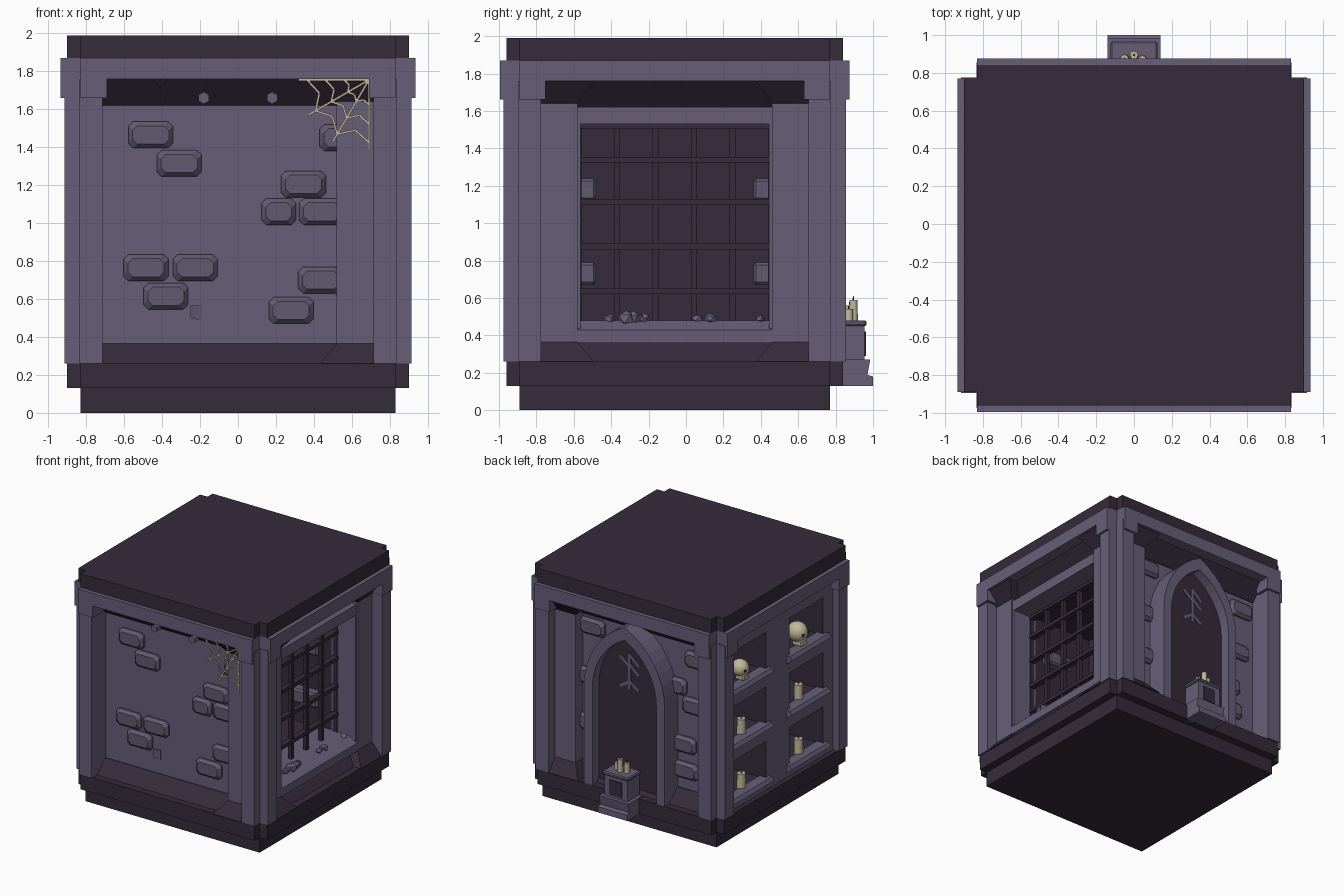
import bpy, bmesh, math, random
from mathutils import Matrix, Vector

if "Cube" in bpy.data.objects:
    bpy.data.objects.remove(bpy.data.objects["Cube"])
random.seed(4)


def material(name, hexcode):
    rgb = [int(hexcode[i:i + 2], 16) / 255 for i in (0, 2, 4)]
    col = [((c + 0.055) / 1.055) ** 2.4 for c in rgb] + [1]
    m = bpy.data.materials.new(name)
    m.use_nodes = True
    m.diffuse_color = col
    m.node_tree.nodes["Principled BSDF"].inputs["Base Color"].default_value = col
    return m


STONE = material("grey violet stone", "675F79")
DARK = material("dark plum stone", "352B3B")
BRICK = material("brick grey", "605A70")
BONE = material("pale wax", "C2B99C")

FRONT, RIGHT, BACK, LEFT = range(4)


def side_matrix(side):
    # Local space: -y points out of the wall, x runs along it
    return Matrix.Translation((0, -0.06, 0)) @ Matrix.Rotation(side * math.pi / 2, 4, 'Z')


def finish(name, bm, mat, side=FRONT):
    bmesh.ops.recalc_face_normals(bm, faces=bm.faces)
    me = bpy.data.meshes.new(name)
    bm.to_mesh(me)
    bm.free()
    me.materials.append(mat)
    ob = bpy.data.objects.new(name, me)
    bpy.context.collection.objects.link(ob)
    ob.matrix_world = side_matrix(side)
    return ob


def box(name, u, d, z, mat, side=FRONT, bevel=0):
    """u along the wall, d outward distance, z height: (low, high) pairs."""
    bm = bmesh.new()
    size = (u[1] - u[0], d[1] - d[0], z[1] - z[0])
    mid = (sum(u) / 2, -sum(d) / 2, sum(z) / 2)
    bmesh.ops.create_cube(bm, size=1, matrix=Matrix.Translation(mid) @ Matrix.Diagonal((*size, 1)))
    if bevel:
        bmesh.ops.bevel(bm, geom=bm.edges[:], offset=bevel, segments=1, affect='EDGES')
    return finish(name, bm, mat, side)


def prism(name, pts, direction, mat, side=FRONT):
    bm = bmesh.new()
    f = bm.faces.new([bm.verts.new(p) for p in pts])
    new = bmesh.ops.extrude_face_region(bm, geom=[f])["geom"]
    bmesh.ops.translate(bm, vec=direction, verts=[v for v in new if isinstance(v, bmesh.types.BMVert)])
    return finish(name, bm, mat, side)


def flare(name, k, z_wall, z_out, side):
    # Pilaster end block that widens away from the wall
    bm = bmesh.new()
    for u, d, z in ((.52, .82, z_wall), (.435, .91, z_out)):
        for p in ((k * u, -.7, z), (k * u, -d, z), (k * .72, -d, z), (k * .72, -.7, z)):
            bm.verts.new(p)
    bmesh.ops.convex_hull(bm, input=bm.verts[:])
    finish(name, bm, DARK, side)


def cone(name, u, d, z, r1, r2, mat, side=FRONT, sides=12):
    bm = bmesh.new()
    bmesh.ops.create_cone(bm, cap_ends=True, segments=sides, radius1=r1, radius2=r2, depth=z[1] - z[0],
                          matrix=Matrix.Translation((u, -d, sum(z) / 2)))
    return finish(name, bm, mat, side)


def notched_slab(name, z, a=0.83, b=0.9):
    corner = [(b, -a), (b, a), (a, a)]
    pts = []
    for k in range(4):
        pts += [Matrix.Rotation(k * math.pi / 2, 2) @ Vector(p) for p in corner]
    prism(name, [(p.x, p.y, z[0]) for p in pts], (0, 0, z[1] - z[0]), DARK)


# Plinth and roof
box("plinth", (-.83, .83), (-.83, .83), (0, .13), DARK)
notched_slab("floor_slab", (.13, .26))
notched_slab("roof_slab", (1.87, 1.99))

# Core block with a cell on the right and shelf niches on the left
core = box("wall_core", (-.86, .72), (-.72, .72), (.26, 1.87), STONE)
core.data.materials.append(DARK)
cutters = [box("cell_cutter", (-.51, .51), (0, .9), (.47, 1.54), DARK, RIGHT)]
COLS, ROWS = (-.43, .35), (.36, .83, 1.30)
for c in COLS:
    for z in ROWS:
        cutters.append(box("niche_cutter", (c - .23, c + .23), (.5, 1), (z, z + .32), DARK, LEFT))
bpy.context.view_layer.objects.active = core
for cut in cutters:
    mod = core.modifiers.new("cut", 'BOOLEAN')
    mod.operation, mod.solver, mod.object = 'DIFFERENCE', 'EXACT', cut
    mod.material_mode = 'TRANSFER'
    bpy.ops.object.modifier_apply(modifier=mod.name)
for cut in cutters:
    bpy.data.objects.remove(cut)

# Corner posts and top beams on all four sides
for s in range(4):
    lo, mid, hi = .715, .835, .915
    prism("corner_post", [(lo, -hi, .26), (mid, -hi, .26), (mid, -mid, .26), (hi, -mid, .26),
                          (hi, -lo, .26), (lo, -lo, .26)], (0, 0, 1.5), STONE, s)
    box("top_beam", (-.83, .83), (.70, .935), (1.76, 1.87), STONE, s)
    for k in (-1, 1):
        box("beam_end", sorted((k * .69, k * .83)), (.80, .935), (1.66, 1.77), STONE, s)

# Sloped skirting and cornice on the three open walls
for s in (FRONT, RIGHT, BACK):
    for name, za, zb in (("skirting", .365, .26), ("cornice", 1.62, 1.76)):
        prism(name, [(-.72, -.70, za), (-.72, -.725, za), (-.72, -.84, zb), (-.72, -.70, zb)],
              (1.44, 0, 0), DARK, s)

# Pilasters beside the cell
for s, k in ((FRONT, 1), (RIGHT, 1), (RIGHT, -1), (BACK, -1)):
    box("pilaster", sorted((k * .52, k * .72)), (.70, .82), (.365, 1.64), STONE, s)
    flare("pilaster_foot", k, .365, .26, s)
    flare("pilaster_head", k, 1.64, 1.76, s)

# Cell window: lintel, jambs, sill, grille, rubble
box("lintel", (-.52, .52), (.58, .81), (1.53, 1.62), STONE, RIGHT)
for k in (-1, 1):
    box("jamb", sorted((k * .505, k * .53)), (.58, .81), (.40, 1.54), STONE, RIGHT)
prism("sill", [(-.52, -.45, .36), (-.52, -.82, .36), (-.52, -.82, .43), (-.52, -.74, .48), (-.52, -.45, .48)],
      (1.04, 0, 0), STONE, RIGHT)
for i in range(6):
    u = -.515 + i * .206
    box("grille_upright", (u - .016, u + .016), (.60, .635), (.47, 1.54), DARK, RIGHT)
for z in (.635, .875, 1.115, 1.34, 1.52):
    box("grille_crossbar", (-.515, .515), (.595, .645), (z - .015, z + .015), DARK, RIGHT)
for k in (-1, 1):
    for z in (.73, 1.18):
        box("cell_brick", sorted((k * .42, k * .52)), (.25, .5), (z - .06, z + .06), BRICK, RIGHT, .015)
for u, r in ((-.35, .03), (-.26, .045), (-.21, .045), (-.17, .03), (.12, .03), (.19, .035), (.46, .025)):
    bm = bmesh.new()
    bmesh.ops.create_icosphere(bm, subdivisions=1, radius=r, matrix=Matrix.Translation((u, -.73, .475 + r * .4)))
    for v in bm.verts:
        v.co += Vector([random.uniform(-.25, .25) * r for _ in range(3)])
    finish("rubble", bm, STONE, RIGHT)

# Raised bricks: position along the wall, height, width
front_bricks = [(-.46, 1.465, .235), (-.31, 1.315, .235), (.345, 1.205, .235), (.215, 1.06, .18),
                (.44, 1.06, .235), (.53, 1.45, .2), (-.485, .765, .235), (-.225, .765, .235),
                (-.38, .615, .235), (.435, .7, .235), (.28, .54, .235)]
back_bricks = [(-.42, 1.53, .235), (.58, 1.5, .235), (.36, 1.24, .235), (.55, 1.1, .22),
               (.45, .75, .235), (.47, .53, .235), (-.45, 1.1, .2), (-.45, .7, .2)]


def brick(u, z, w, side, h=.14):
    # Block with clipped corners and a sloped rim
    a, b, c = w / 2, h / 2, .025
    bm = bmesh.new()
    for scale, d in ((0, .68), (0, .735), (.022, .76)):
        x, y = a - scale, b - scale
        for px, pz in ((x - c, y), (x, y - c)):
            for i in (-1, 1):
                for j in (-1, 1):
                    bm.verts.new((u + i * px, -d, z + j * pz))
    bmesh.ops.convex_hull(bm, input=bm.verts[:])
    bmesh.ops.dissolve_limit(bm, angle_limit=.02, verts=bm.verts[:], edges=bm.edges[:])
    finish("raised_brick", bm, BRICK, side)


for s, bricks in ((FRONT, front_bricks), (BACK, back_bricks)):
    for u, z, w in bricks:
        brick(u, z, w, s)
prism("chipped_stone", [(-.25, -.735, .50), (-.19, -.725, .485), (-.19, -.725, .57), (-.25, -.735, .565)],
      (0, .03, 0), BRICK, FRONT)
for u in (-.18, .18):
    bolt = cone("cornice_stud", 0, 0, (-.03, .03), .032, .032, STONE, FRONT, 6)
    bolt.matrix_world = side_matrix(FRONT) @ Matrix.Translation((u, -.8, 1.66)) @ Matrix.Rotation(math.pi / 2, 4, 'X')
for u in (-.41, .41):
    prism("cornice_wedge", [(u - .045, -.86, 1.765), (u + .045, -.86, 1.765), (u, -.82, 1.71)],
          (0, .1, 0), DARK, FRONT)


# Pointed doorway on the back
def arch(w, h, spring, d):
    c = (h * h - w * w) / (2 * w)
    top = math.atan2(h, c)
    right = [(w, -d, .26)] + [((w + c) * math.cos(top * i / 8) - c, -d,
                               spring + (w + c) * math.sin(top * i / 8)) for i in range(9)]
    return right + [(-x, y, z) for x, y, z in reversed(right[:-1])]


outer, inner = arch(.385, .6, 1.1, .90), arch(.305, .49, 1.1, .90)
bm = bmesh.new()
a, b = [bm.verts.new(p) for p in outer], [bm.verts.new(p) for p in inner]
for i in range(len(a) - 1):
    bm.faces.new((a[i], a[i + 1], b[i + 1], b[i]))
new = bmesh.ops.extrude_face_region(bm, geom=bm.faces[:])["geom"]
bmesh.ops.translate(bm, vec=(0, .2, 0), verts=[v for v in new if isinstance(v, bmesh.types.BMVert)])
finish("door_frame", bm, STONE, BACK)
prism("door_panel", arch(.32, .52, 1.1, .81), (0, .12, 0), DARK, BACK)


def strip(name, p, q, d, width, mat, side):
    p, q = Vector(p), Vector(q)
    n = (q - p).normalized().orthogonal() * width / 2
    pts = [(v.x, -d, v.y) for v in (p - n, q - n, q + n, p + n)]
    prism(name, pts, (0, .008, 0), mat, side)


# Branch-shaped scratches in the door
strip("branch_stem", (-.01, 1.13), (-.01, 1.44), .817, .025, STONE, BACK)
for z, k, dz in ((1.43, 1, -.08), (1.35, 1, -.08), (1.33, -1, .07), (1.2, 1, -.06), (1.2, -1, -.06)):
    strip("branch_twig", (-.01, z), (k * .09 - .01, z + dz), .817, .025, STONE, BACK)

# Candle pedestal at the door
prism("pedestal_foot", [(-.14, -.85, .13), (-.14, -1.06, .13), (-.14, -1.06, .18), (-.14, -1.03, .19),
                        (-.14, -1.045, .27), (-.14, -.85, .27)], (.28, 0, 0), STONE, BACK)
box("pedestal_block", (-.11, .11), (.85, 1.015), (.27, .45), STONE, BACK)
box("pedestal_cap", (-.125, .125), (.85, 1.025), (.45, .48), STONE, BACK, .008)
box("pedestal_recess", (-.06, .06), (1.013, 1.022), (.29, .42), DARK, BACK)


def candle(u, d, z, r, h, side):
    wax = cone("candle", u, d, (z, z + h), r, r * .9, BONE, side)
    wax.data.shade_smooth()
    wax.data.set_sharp_from_angle(angle=math.radians(40))
    cone("candle_wick", u, d, (z + h, z + h + .02), .005, .002, DARK, side, 5)


for u, d, h in ((0, .955, .11), (.05, .935, .08), (-.045, .93, .06)):
    candle(u, d, .48, .024, h, BACK)

# Shelves and their contents
for c in COLS:
    for z in ROWS:
        prism("niche_shelf", [(c - .27, -.80, z + .01), (c - .27, -.89, z + .01), (c - .27, -.91, z - .02),
                              (c - .27, -.86, z - .06), (c - .27, -.80, z - .06)], (.54, 0, 0), STONE, LEFT)
    for z in ROWS[:2]:
        candle(c - .02, .8, z, .038, .13, LEFT)
for c, r in zip(COLS, (.075, .088)):
    c -= .02
    bm = bmesh.new()
    bmesh.ops.create_uvsphere(bm, u_segments=14, v_segments=9, radius=r,
                              matrix=Matrix.Translation((c, -.79, 1.32 + r)) @ Matrix.Diagonal((.9, 1, .95, 1)))
    skull = finish("skull", bm, BONE, LEFT)
    skull.data.shade_smooth()
    box("skull_jaw", (c - r * .5, c + r * .5), (.76, .79 + r * .8), (1.30, 1.36), BONE, LEFT, .012)
    for k in (-1, 1):
        box("skull_eye", (c + k * r * .36 - r * .12, c + k * r * .36 + r * .12), (.78, .79 + r * .94),
            (1.32 + r * .85, 1.32 + r * 1.1), DARK, LEFT)

# Cobweb in the upper front corner
hub = Vector((.69, 1.755))
ends = [Vector(p) for p in ((.32, 1.755), (.37, 1.57), (.5, 1.43), (.69, 1.38))]
threads = [[hub, e] for e in ends]
for t in (.35, .62, .88):
    for p, q in zip(ends, ends[1:]):
        p, q = hub.lerp(p, t), hub.lerp(q, t)
        threads.append([p, ((p + q) / 2).lerp(hub, .14), q])
for line in threads:
    for p, q in zip(line, line[1:]):
        strip("cobweb_thread", p, q, .915, .011, BONE, FRONT)
